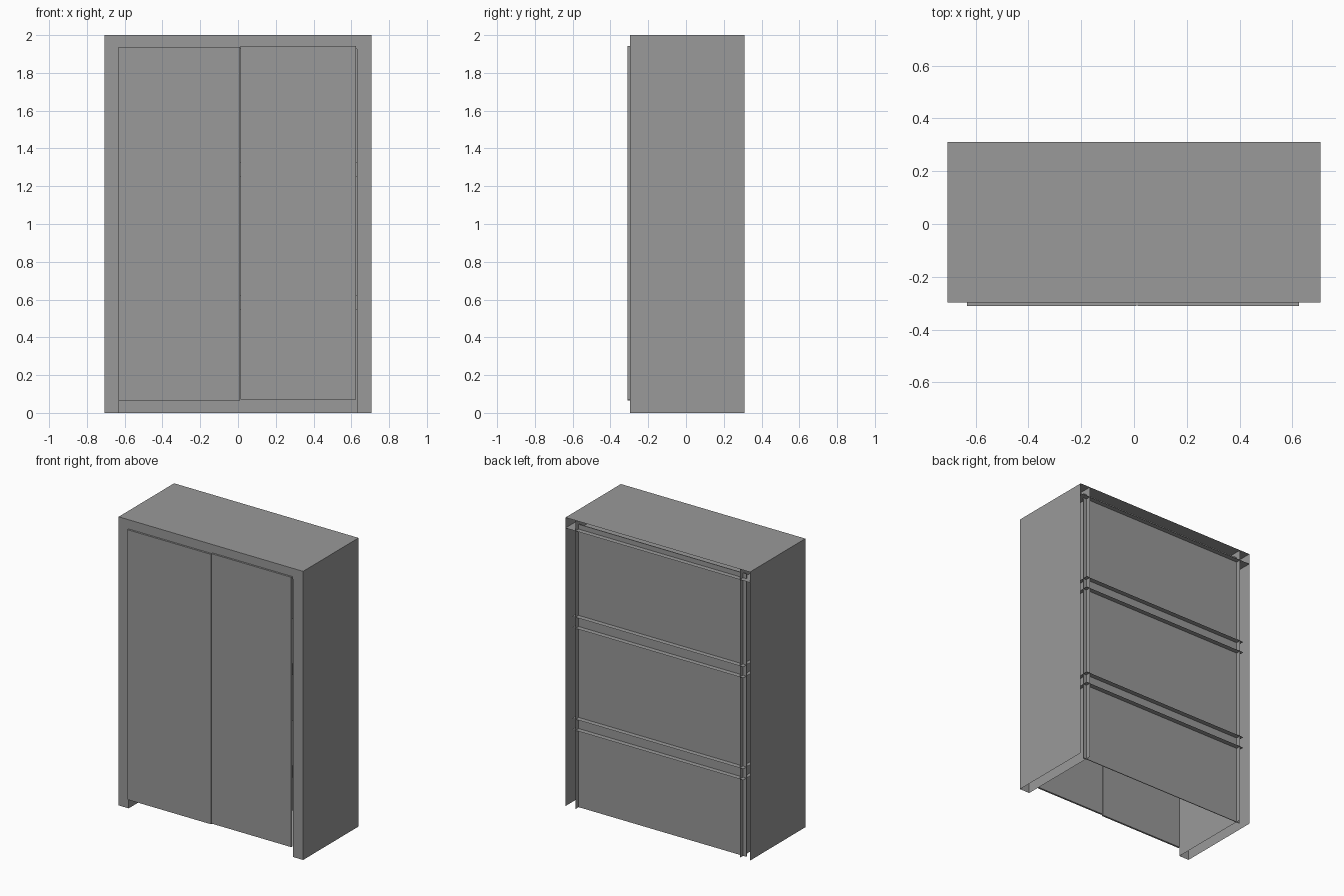
import bpy, bmesh
from mathutils import Vector

if "Cube" in bpy.data.objects:
    bpy.data.objects.remove(bpy.data.objects["Cube"])

grey = bpy.data.materials.new("flat_grey")
grey.diffuse_color = (0.32, 0.32, 0.32, 1)
grey.use_nodes = True
grey.node_tree.nodes["Principled BSDF"].inputs["Base Color"].default_value = grey.diffuse_color


def board(name, x, y, z, open_sides=()):
    """Box between the given ranges; sides listed as '+y', '-z' ... are left open."""
    bm = bmesh.new()
    bmesh.ops.create_cube(bm, size=1)
    for v in bm.verts:
        v.co = Vector([r[0] if c < 0 else r[1] for c, r in zip(v.co, (x, y, z))])
    bm.normal_update()
    gone = []
    for side in open_sides:
        sign = 1 if side[0] == "+" else -1
        axis = "xyz".index(side[1])
        gone += [f for f in bm.faces if f.normal[axis] * sign > 0.9]
    bmesh.ops.delete(bm, geom=gone, context="FACES")
    mesh = bpy.data.meshes.new(name)
    bm.to_mesh(mesh)
    bm.free()
    mesh.materials.append(grey)
    obj = bpy.data.objects.new(name, mesh)
    bpy.context.collection.objects.link(obj)
    return obj


W, INNER, GROOVE = 0.707, 0.63, 0.656
FRONT, BACK, PANEL = -0.297, 0.31, 0.275

# Hollow side boards, open at the back, top and foot
board("right_side", (INNER, W), (FRONT, BACK), (0, 2), ("+y", "+z", "-z"))
board("left_side", (-W, -INNER), (FRONT, BACK), (0, 2), ("+y", "+z", "-z"))

# Hollow top board, open at the back and where it meets the sides
board("top_board", (-W, W), (FRONT, BACK), (1.927, 2), ("+y", "+x", "-x"))

# Hollow shelves, let into the side boards
for name, z in (("lower_shelf", 0.545), ("upper_shelf", 1.252)):
    board(name, (-GROOVE, GROOVE), (-0.285, BACK), (z, z + 0.077), ("+y", "+x", "-x"))

# Recessed back panel, let into the sides and top
board("back_panel", (-GROOVE, GROOVE), (PANEL - 0.005, PANEL), (0, 1.96))

# Pair of thin doors, standing slightly proud of the frame
board("left_door", (-0.632, 0.010), (-0.31, FRONT), (0.066, 1.936))
board("right_door", (0.014, 0.625), (-0.31, FRONT), (0.072, 1.942))
